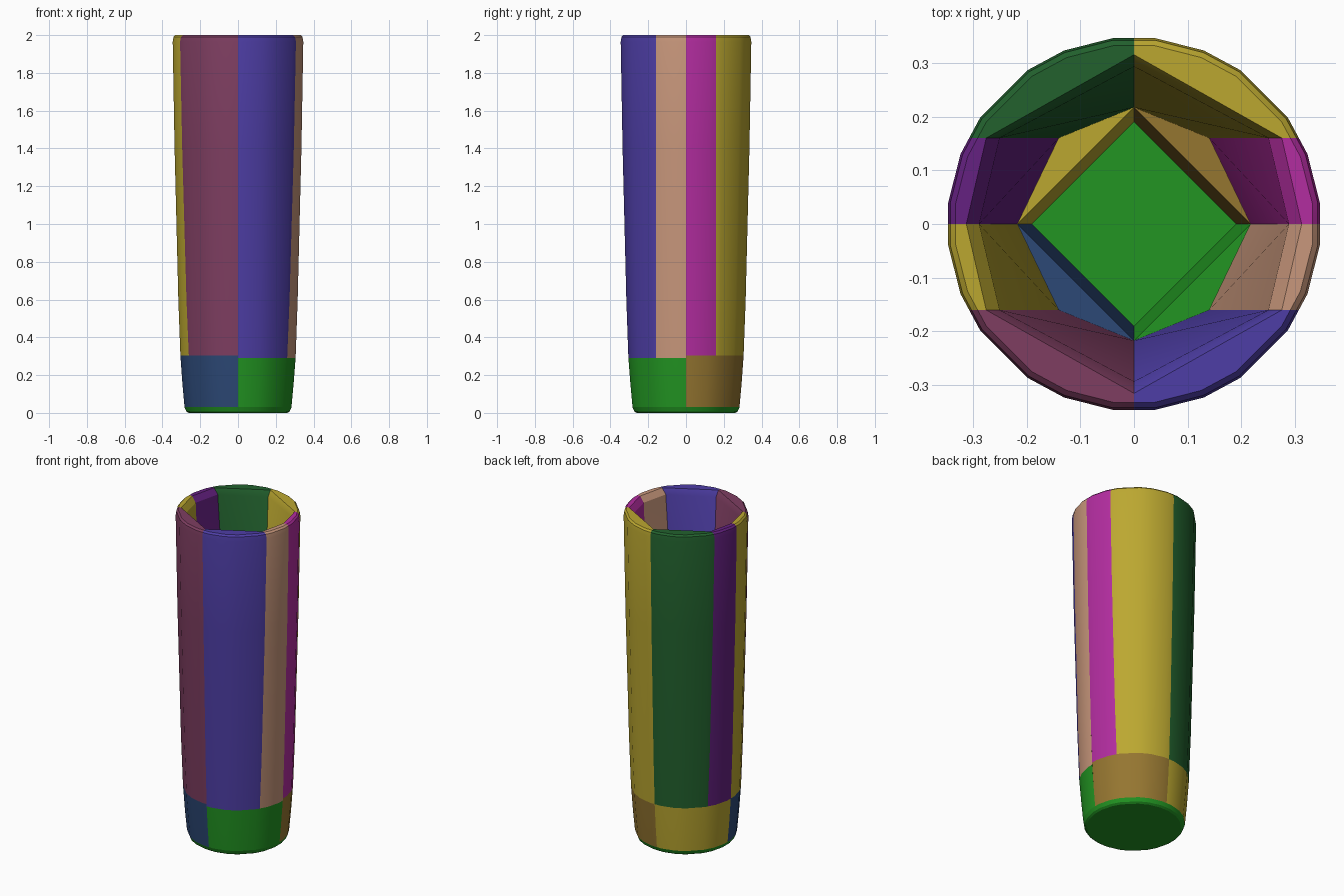
import bpy, bmesh, math

cube = bpy.data.objects.get("Cube")
if cube:
    bpy.data.objects.remove(cube)

COLOURS = {
    "peach": (.58, .31, .20), "magenta": (.45, .026, .35), "olive_yellow": (.50, .39, .03),
    "plum": (.21, .048, .12), "indigo": (.076, .048, .38), "dark_green": (.016, .12, .027),
    "purple": (.13, .015, .22), "slate_blue": (.025, .065, .18), "bronze": (.30, .18, .03),
    "bright_green": (.016, .30, .016),
}
MATERIALS = {}
for label, rgb in COLOURS.items():
    mat = bpy.data.materials.new(label)
    mat.use_nodes = True
    mat.diffuse_color = (*rgb, 1)
    mat.node_tree.nodes["Principled BSDF"].inputs["Base Color"].default_value = (*rgb, 1)
    MATERIALS[label] = mat

# Outline directions, mirrored into every quadrant
QUARTER = [6.6, 22, 34.6, 55.4, 68, 83.4]
ANGLES = [math.radians(a + turn) for turn in (0, 90, 180, 270) for a in QUARTER]

WALL = [(.6, .318), (1, .328), (1.4, .338), (1.965, .348), (1.99, .344), (2, .334)]
STEP = .3      # height of the inner shelf
FLOOR = .03    # thickness of the base
SPLIT = .16    # where front and side staves meet


def stave(name, colour, profile, cuts=(), inner=()):
    """Slice the outer shell with planes, add inner corners and close it as a convex solid."""
    bm = bmesh.new()
    rings = [[bm.verts.new((r * math.cos(a), r * math.sin(a), z)) for a in ANGLES]
             for z, r in profile]
    for low, high in zip(rings, rings[1:]):
        for i in range(len(ANGLES)):
            bm.faces.new((low[i - 1], low[i], high[i], high[i - 1]))
    for point, normal in cuts:
        bmesh.ops.bisect_plane(bm, geom=bm.verts[:] + bm.edges[:] + bm.faces[:],
                               plane_co=point, plane_no=normal, clear_inner=True)
    points = [v.co.copy() for v in bm.verts]
    bm.free()

    bm = bmesh.new()
    for p in points + list(inner):
        bm.verts.new(p)
    bmesh.ops.remove_doubles(bm, verts=bm.verts[:], dist=.0001)
    bmesh.ops.convex_hull(bm, input=bm.verts[:])
    bmesh.ops.delete(bm, geom=[v for v in bm.verts if not v.link_faces], context='VERTS')
    bmesh.ops.dissolve_limit(bm, angle_limit=.005, verts=bm.verts[:], edges=bm.edges[:])
    bmesh.ops.recalc_face_normals(bm, faces=bm.faces[:])
    mesh = bpy.data.meshes.new(name)
    bm.to_mesh(mesh)
    bm.free()
    mesh.materials.append(MATERIALS[colour])
    obj = bpy.data.objects.new(name, mesh)
    bpy.context.collection.objects.link(obj)
    bpy.ops.object.select_all(action='DESELECT')
    obj.select_set(True)
    bpy.context.view_layer.objects.active = obj
    bpy.ops.object.shade_smooth_by_angle(angle=math.radians(28))


# Base disc with rounded lower edge
stave("base_disc", "bright_green", [(0, .264), (.008, .276), (FLOOR, .285)])

# Quadrants: sign x, sign y, name, colours of lower, end and side staves
QUADRANTS = [
    (1, -1, "front_left", "bright_green", "indigo", "peach"),
    (-1, -1, "front_right", "slate_blue", "plum", "olive_yellow"),
    (1, 1, "back_left", "bronze", "olive_yellow", "magenta"),
    (-1, 1, "back_right", "olive_yellow", "dark_green", "purple"),
]
# Inner corner levels: height, reach along y, reach at the split, reach along x
LEVELS = [(2, .315, .275, .312), (1.965, .293, .25, .288), (STEP, .217, .14, .217)]

for sx, sy, where, lower, end, side in QUADRANTS:
    step = STEP - .01 if lower == "bright_green" else STEP + .003
    half_x = ((0, 0, 0), (sx, 0, 0))
    half_y = ((0, 0, 0), (0, sy, 0))
    split = (0, sy * SPLIT, 0)
    levels = [(min(z, step) if z < 1 else z, a, b, c) for z, a, b, c in LEVELS]

    # Lower wall with a flat chord facing the floor
    stave("lower_wall_" + where, lower, [(FLOOR, .285), (.15, .296), (step, .307)],
          [half_x, half_y],
          [(0, sy * r, z) for z, r in ((FLOOR, .19), (step, .217))]
          + [(sx * r, 0, z) for z, r in ((FLOOR, .19), (step, .217))])

    # Tall end stave, then the narrow side stave
    tall = [(step, .307)] + WALL
    mid = [(sx * b, sy * SPLIT, z) for z, a, b, c in levels]
    stave("end_wall_" + where, end, tall, [half_x, (split, (0, sy, 0))],
          mid + [(0, sy * a, z) for z, a, b, c in levels])
    stave("side_wall_" + where, side, tall, [half_x, half_y, (split, (0, -sy, 0))],
          mid + [(sx * c, 0, z) for z, a, b, c in levels])
